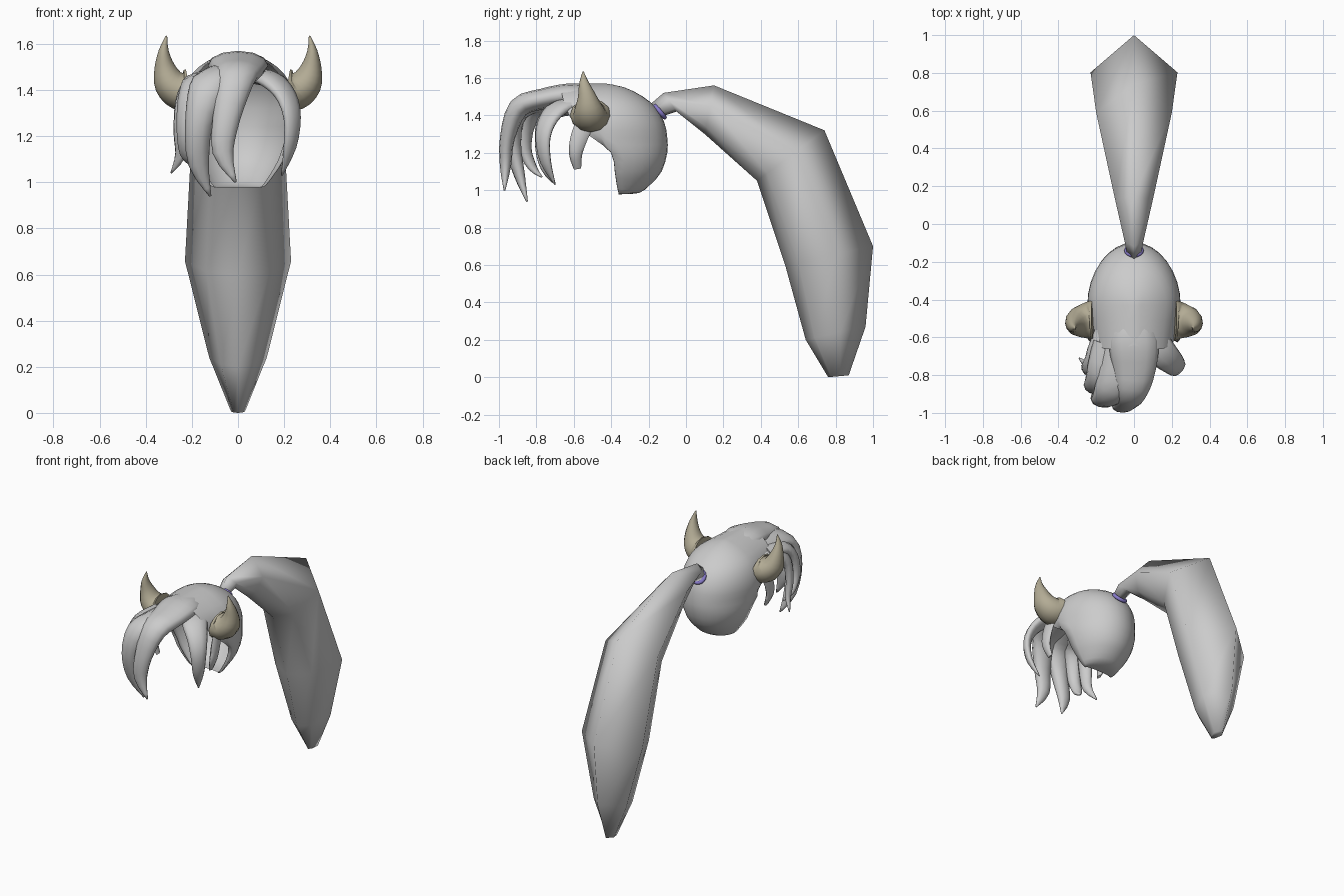
import bpy, bmesh, math
from mathutils import Vector

if "Cube" in bpy.data.objects:
    bpy.data.objects.remove(bpy.data.objects["Cube"])


def material(name, rgb):
    m = bpy.data.materials.new(name)
    m.diffuse_color = (*rgb, 1)
    m.use_nodes = True
    m.node_tree.nodes["Principled BSDF"].inputs["Base Color"].default_value = m.diffuse_color
    return m


def finish(name, rings, closed=True, caps=True, mat=None, angle=60):
    """Skin a list of point rings into one smooth-shaded object."""
    bm = bmesh.new()
    vs = [[bm.verts.new(p) for p in r] for r in rings]
    n = len(rings[0])
    for a, b in zip(vs, vs[1:]):
        for i in range(n if closed else n - 1):
            j = (i + 1) % n
            bm.faces.new((a[i], a[j], b[j], b[i]))
    if caps:
        bm.faces.new(vs[0])
        bm.faces.new(vs[-1])
    bmesh.ops.remove_doubles(bm, verts=bm.verts, dist=1e-5)
    bmesh.ops.recalc_face_normals(bm, faces=bm.faces)
    me = bpy.data.meshes.new(name)
    bm.to_mesh(me)
    bm.free()
    ob = bpy.data.objects.new(name, me)
    bpy.context.collection.objects.link(ob)
    if mat:
        me.materials.append(mat)
    bpy.ops.object.select_all(action='DESELECT')
    ob.select_set(True)
    bpy.context.view_layer.objects.active = ob
    bpy.ops.object.shade_smooth_by_angle(angle=math.radians(angle))
    return ob


def spline(keys, steps=3):
    """Catmull-Rom through rows of numbers."""
    out = []
    for i in range(len(keys) - 1):
        p = [keys[max(0, min(len(keys) - 1, i + k))] for k in (-1, 0, 1, 2)]
        for s in range(steps):
            t = s / steps
            out.append([0.5 * (2 * b + (c - a) * t + (2 * a - 5 * b + 4 * c - d) * t * t
                               + (3 * b - a - 3 * c + d) * t ** 3) for a, b, c, d in zip(*p)])
    return out + [list(keys[-1])]


def tapered(name, keys, across, sides=10, side=1, mat=None):
    """Curved tapering strand; keys are x, y, z, half width, half thickness."""
    rows = spline(keys)
    pts = [Vector((r[0] * side, r[1], r[2])) for r in rows]
    across = Vector((across[0] * side, across[1], across[2]))
    rings = []
    for i, r in enumerate(rows):
        t = (pts[min(i + 1, len(pts) - 1)] - pts[max(i - 1, 0)]).normalized()
        n = t.cross(across).normalized()
        w = n.cross(t)
        rings.append([pts[i] + w * max(r[3], .003) * math.cos(a) + n * max(r[4], .003) * math.sin(a)
                      for a in (2 * math.pi * k / sides for k in range(sides))])
    return finish(name, rings, mat=mat, angle=80)


# Hair cap: rows of z, half width, back y, front edge y
cap = spline([(.978, .10, -.345, -.36), (.985, .12, -.25, -.36), (1.03, .155, -.19, -.37),
              (1.10, .20, -.13, -.38), (1.20, .235, -.10, -.40), (1.28, .245, -.10, -.50),
              (1.36, .245, -.115, -.60), (1.44, .22, -.16, -.64), (1.50, .17, -.23, -.66),
              (1.55, .085, -.33, -.66), (1.57, .0, -.43, -.64)], 2)
rings = []
for z, w, back, front in cap:
    w = max(w, 0)
    yc = max(front, -.43)
    half = [(w * math.sin(a), yc + (back - yc) * math.cos(a))
            for a in (math.pi / 2 * k / 8 for k in range(9))]
    half += [(w * (1 - .12 * k / 3), yc + (front - yc - .001) * k / 3) for k in (1, 2, 3)]
    rings.append([(-x, y, z) for x, y in reversed(half[1:])] + [(x, y, z) for x, y in half])
finish("hair_cap", rings, closed=False, caps=False, angle=100)

# Fringe locks, swept to one side
tapered("fringe_centre", [(.0, -.48, 1.50, .08, .05), (.0, -.62, 1.51, .13, .06),
                          (.0, -.77, 1.487, .115, .055), (-.015, -.895, 1.44, .085, .055),
                          (-.05, -.955, 1.28, .06, .04), (-.065, -.965, 1.13, .045, .03),
                          (-.01, -.97, 1.0, .005, .005)], (1, 0, 0), 12)
tapered("fringe_long", [(-.06, -.50, 1.48, .09, .035), (-.09, -.77, 1.47, .105, .04),
                        (-.13, -.90, 1.41, .085, .05), (-.17, -.925, 1.25, .06, .045),
                        (-.17, -.89, 1.08, .045, .03), (-.12, -.85, .94, .005, .005)], (1, 0, .3))
tapered("fringe_outer", [(-.13, -.58, 1.44, .08, .035), (-.19, -.70, 1.42, .07, .035),
                         (-.235, -.76, 1.35, .05, .03), (-.25, -.77, 1.22, .04, .025),
                         (-.25, -.75, 1.12, .03, .02), (-.29, -.71, 1.04, .004, .004)], (.5, -.8, 0))
tapered("fringe_inner", [(-.13, -.64, 1.45, .09, .035), (-.18, -.79, 1.43, .075, .035),
                         (-.215, -.85, 1.35, .055, .035), (-.23, -.86, 1.22, .04, .03),
                         (-.225, -.82, 1.12, .03, .02), (-.20, -.77, 1.07, .004, .004)], (.7, -.6, 0))
tapered("fringe_right", [(.08, -.56, 1.46, .07, .035), (.14, -.67, 1.445, .08, .035),
                         (.205, -.735, 1.38, .065, .03), (.235, -.765, 1.28, .05, .025),
                         (.225, -.75, 1.15, .035, .02), (.19, -.70, 1.03, .004, .004)], (.6, .7, 0))

# Mirrored sideburns and horns
tan = material("horn_tan", (.45, .41, .30))
for side, label in ((-1, "left"), (1, "right")):
    tapered("sideburn_" + label, [(.225, -.54, 1.36, .05, .012), (.230, -.575, 1.27, .045, .018),
                                  (.225, -.59, 1.19, .035, .018), (.20, -.58, 1.115, .02, .008)],
            (0, 1, 0), 8, side)
    tapered("horn_" + label, [(.215, -.51, 1.40, .11, .09), (.255, -.512, 1.40, .095, .085),
                              (.297, -.52, 1.435, .078, .07), (.318, -.53, 1.50, .05, .045),
                              (.322, -.545, 1.57, .027, .022), (.31, -.55, 1.635, .003, .003)],
            (0, 1, 0), 12, side, tan)

# Ponytail: rows of outer (y, z), inner (y, z), half width
tail = [(-.19, 1.46, -.14, 1.39, .035), (-.12, 1.52, -.05, 1.42, .05), (.15, 1.56, .10, 1.30, .10),
        (.74, 1.32, .38, 1.05, .20), (1.0, .70, .53, .60, .23), (.96, .27, .64, .20, .125),
        (.87, .01, .76, 0, .03)]
section = [(0, 0), (1, .42), (.6, .85), (0, 1), (-.6, .85), (-1, .42)]
finish("ponytail", [[(w * sx, y0 + (y1 - y0) * f, z0 + (z1 - z0) * f) for sx, f in section]
                    for y0, z0, y1, z1, w in tail], angle=130)

# Hair tie at the ponytail root
bpy.ops.mesh.primitive_torus_add(location=(0, -.14, 1.42), rotation=(math.radians(-50), 0, 0),
                                 major_radius=.04, minor_radius=.012,
                                 major_segments=16, minor_segments=8)
tie = bpy.context.object
tie.name = "hair_tie"
tie.data.materials.append(material("tie_purple", (.25, .20, .60)))
bpy.ops.object.shade_smooth_by_angle(angle=math.radians(60))
